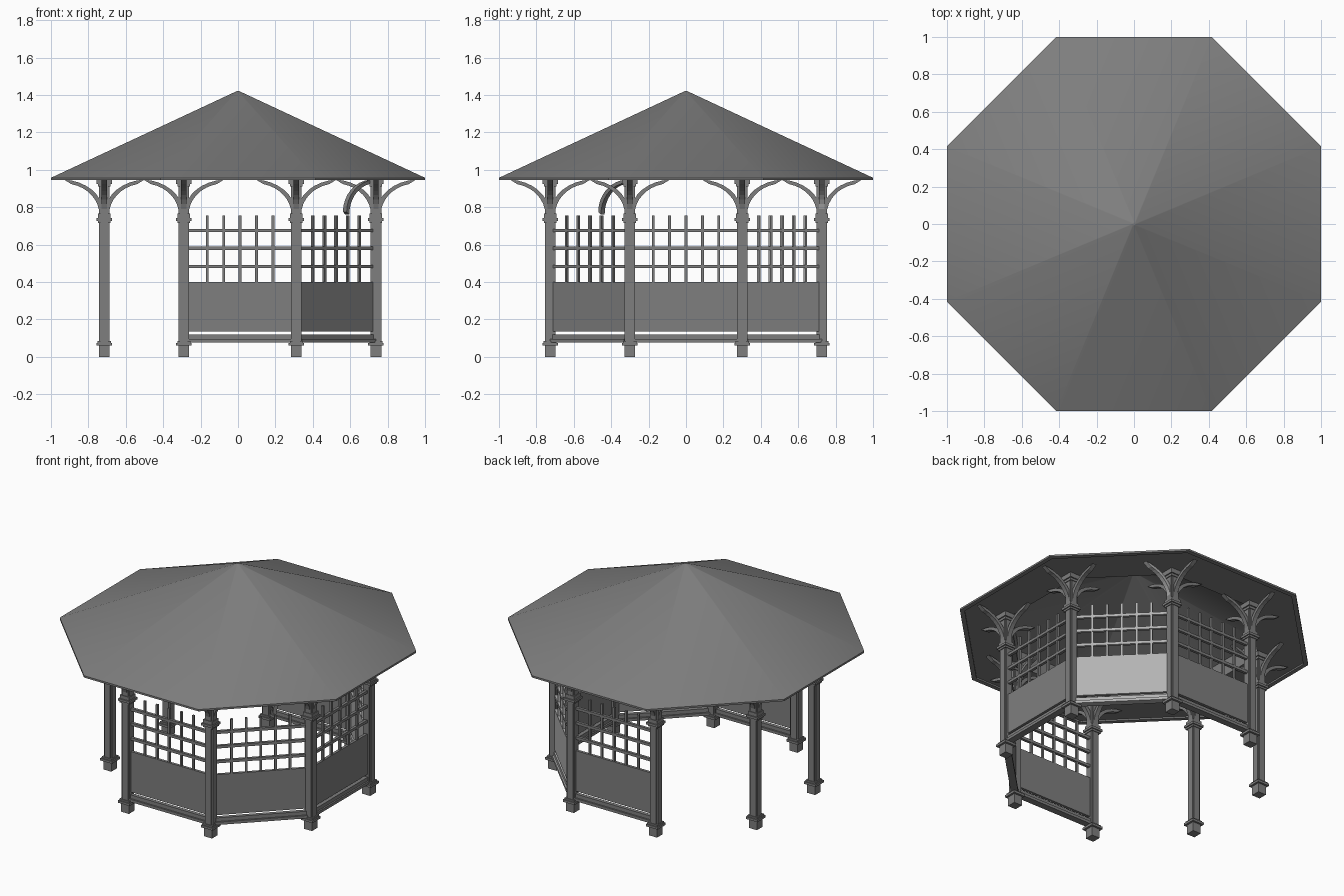
import bpy, bmesh
from math import sin, cos, pi, radians
from mathutils import Matrix, Vector

cube = bpy.data.objects.get("Cube")
if cube:
    bpy.data.objects.remove(cube)


def make_material(name, value):
    mat = bpy.data.materials.new(name)
    mat.use_nodes = True
    colour = (value, value, value, 1)
    mat.diffuse_color = colour
    mat.node_tree.nodes["Principled BSDF"].inputs["Base Color"].default_value = colour
    return mat


grey = make_material("weathered_grey", 0.21)
light_grey = make_material("light_grey", 0.45)

CENTRE = Vector((0.011, 0, 0))
POST_R = 0.786
APOTHEM = POST_R * cos(pi / 8)


def finish(bm, name, matrix=None, material=grey):
    bmesh.ops.recalc_face_normals(bm, faces=bm.faces)
    mesh = bpy.data.meshes.new(name)
    bm.to_mesh(mesh)
    bm.free()
    mesh.materials.append(material)
    obj = bpy.data.objects.new(name, mesh)
    bpy.context.collection.objects.link(obj)
    if matrix:
        obj.matrix_world = matrix
    return obj


def box(bm, centre, size):
    m = Matrix.Translation(centre) @ Matrix.Diagonal((*size, 1))
    bmesh.ops.create_cube(bm, size=1, matrix=m)


def block(bm, half, z0, z1):
    box(bm, (0, 0, (z0 + z1) / 2), (half * 2, half * 2, z1 - z0))


def extrude_outline(bm, points, offset):
    face = bm.faces.new([bm.verts.new(p) for p in points])
    new = bmesh.ops.extrude_face_region(bm, geom=[face])["geom"]
    bmesh.ops.translate(bm, vec=offset, verts=[v for v in new if isinstance(v, bmesh.types.BMVert)])


# Curved arm rising outwards along local +x, with a slanted tip
def make_arm(name, matrix, material=grey):
    steps = 8
    lower, upper = [], []
    for i in range(steps + 1):
        s, t = radians(78) * i / steps, radians(86) * i / steps
        lower.append((0.19 * (1 - cos(s)), 0.76 + 0.167 * sin(s)))
        upper.append((0.205 - 0.225 * cos(t), 0.775 + 0.173 * sin(t)))
    bm = bmesh.new()
    extrude_outline(bm, [(x, -0.014, z) for x, z in lower + upper[::-1]], (0, 0.028, 0))
    finish(bm, name, matrix, material)


# Posts: square foot, collars, notched shaft and capital
def make_post(name, matrix):
    bm = bmesh.new()
    h, n = 0.029, 0.021
    block(bm, h, 0, 0.06)
    block(bm, 0.042, 0.06, 0.075)
    block(bm, 0.035, 0.075, 0.085)
    quarter = [Vector((h, -n, 0.08)), Vector((h, n, 0.08)), Vector((n, n, 0.08))]
    shaft = [Matrix.Rotation(k * pi / 2, 3, 'Z') @ p for k in range(4) for p in quarter]
    extrude_outline(bm, shaft, (0, 0, 0.86))
    block(bm, 0.034, 0.715, 0.727)
    block(bm, 0.041, 0.727, 0.742)
    block(bm, 0.033, 0.742, 0.765)
    block(bm, 0.034, 0.91, 0.925)
    block(bm, 0.042, 0.925, 0.955)
    finish(bm, name, matrix)


for i in range(8):
    a = radians(22.5 + 45 * i)
    spot = Matrix.Translation(CENTRE + Vector((POST_R * cos(a), POST_R * sin(a), 0)))
    make_post(f"post_{i + 1}", spot)
    for k in range(4):
        turn = Matrix.Rotation(k * pi / 2, 4, 'Z') @ Matrix.Translation((0.026, 0, 0))
        pale = i == 1 and k == 0
        make_arm(f"post_{i + 1}_arm_{k + 1}", spot @ turn, light_grey if pale else grey)

# Loose diagonal brace above one lattice
make_arm("diagonal_brace", Matrix.Translation((0.585, -0.445, 0)) @ Matrix.Rotation(pi / 4, 4, 'Z'))


# Enclosed sides: local x runs along the wall, local y faces outwards
def make_side(label, angle, material):
    m = (Matrix.Translation(CENTRE) @ Matrix.Rotation(radians(angle - 90), 4, 'Z')
         @ Matrix.Translation((0, APOTHEM, 0)))
    length = 2 * POST_R * sin(pi / 8) - 0.045

    bm = bmesh.new()
    box(bm, (0, 0, 0.268), (length, 0.018, 0.265))
    finish(bm, f"{label}_panel", m, material)

    bm = bmesh.new()
    box(bm, (0, 0, 0.107), (length, 0.024, 0.024))
    box(bm, (0, 0, 0.086), (length, 0.044, 0.018))
    finish(bm, f"{label}_bottom_rail", m, material)

    bm = bmesh.new()
    for z in (0.483, 0.58, 0.675):
        box(bm, (0, 0, z), (length, 0.018, 0.018))
    for k in range(-2, 3):
        box(bm, (k * 0.088, 0, 0.576), (0.014, 0.014, 0.358))
    finish(bm, f"{label}_lattice", m, material)


for label, angle in (("front", -90), ("front_left", -45), ("left", 0),
                     ("back_left", 45), ("back", 90)):
    make_side(label, angle, light_grey if label == "back_left" else grey)

# Roof: eight-sided shell with a fascia, a flat soffit ring and a hollow middle
bm = bmesh.new()
RIM = 1 / cos(pi / 8)
rings = []
for r, z in ((0.008, 1.42), (RIM, 0.957), (RIM, 0.945), (RIM - 0.03, 0.945),
             (RIM - 0.03, 0.955), (0.77, 0.955), (0.77, 1.06), (0.008, 1.39)):
    rings.append([bm.verts.new((r * cos(a), r * sin(a), z))
                  for a in (radians(22.5 + 45 * k) for k in range(8))])
for a, b in zip(rings, rings[1:]):
    for k in range(8):
        j = (k + 1) % 8
        bm.faces.new((a[k], a[j], b[j], b[k]))
bm.faces.new(rings[0])
bm.faces.new(rings[-1])
roof = finish(bm, "roof")
bpy.ops.object.select_all(action='DESELECT')
roof.select_set(True)
bpy.context.view_layer.objects.active = roof
bpy.ops.object.shade_smooth_by_angle(angle=radians(22))
